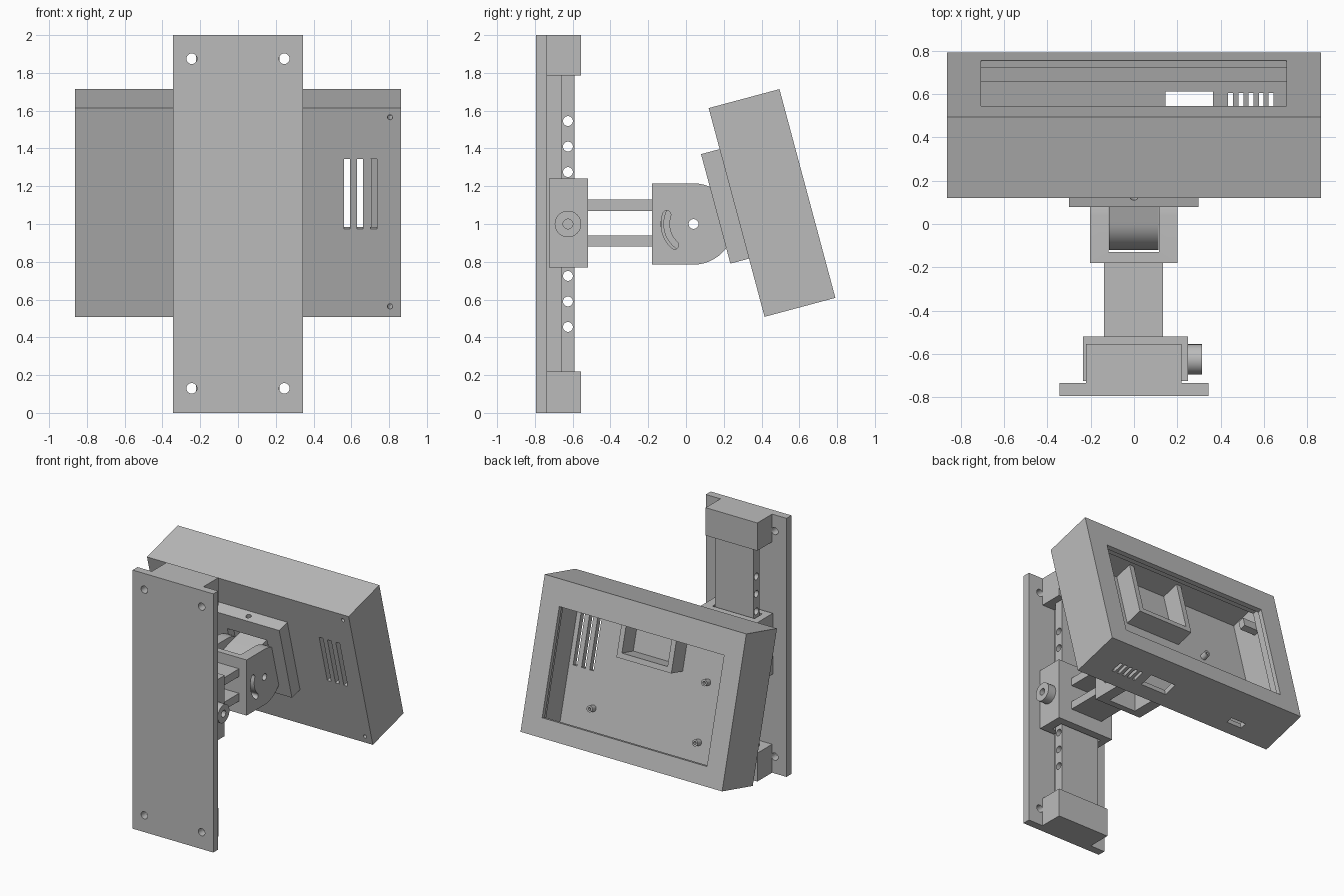
import bpy, math
from mathutils import Matrix

cube = bpy.data.objects.get("Cube")
if cube:
    bpy.data.objects.remove(cube, do_unlink=True)

grey = bpy.data.materials.new("plain grey")
grey.use_nodes = True
GREY = (0.5, 0.5, 0.5, 1)
grey.diffuse_color = GREY
grey.node_tree.nodes["Principled BSDF"].inputs["Base Color"].default_value = GREY

PIVOT = (0, 0.04, 1.0)
TILT = Matrix.Translation(PIVOT) @ Matrix.Rotation(math.radians(15), 4, 'X')


def make(name, verts, faces):
    mesh = bpy.data.meshes.new(name)
    mesh.from_pydata(verts, [], faces)
    mesh.materials.append(grey)
    obj = bpy.data.objects.new(name, mesh)
    bpy.context.collection.objects.link(obj)
    return obj


def prism(name, outline, lo, hi, axis='X'):
    """Extrude a closed counter-clockwise outline along an axis."""
    place = {'X': lambda a, b, t: (t, a, b),
             'Y': lambda a, b, t: (b, t, a),
             'Z': lambda a, b, t: (a, b, t)}[axis]
    n = len(outline)
    verts = [place(a, b, t) for t in (lo, hi) for a, b in outline]
    faces = [(i, (i + 1) % n, n + (i + 1) % n, n + i) for i in range(n)]
    faces += [tuple(reversed(range(n))), tuple(range(n, 2 * n))]
    return make(name, verts, faces)


def box(name, x, y, z):
    return prism(name, [(y[0], z[0]), (y[1], z[0]), (y[1], z[1]), (y[0], z[1])], *x)


def arc(a, b, r, start, end, steps=24):
    angles = [math.radians(start + (end - start) * i / steps) for i in range(steps + 1)]
    return [(a + r * math.cos(t), b + r * math.sin(t)) for t in angles]


def rod(name, a, b, r, lo, hi, axis='X'):
    return prism(name, arc(a, b, r, 0, 360, 32)[:-1], lo, hi, axis)


def cut(obj, *cutters):
    """Subtract each cutter, then discard it."""
    bpy.context.view_layer.objects.active = obj
    for c in cutters:
        mod = obj.modifiers.new("cut", 'BOOLEAN')
        mod.operation, mod.solver, mod.object = 'DIFFERENCE', 'EXACT', c
        bpy.ops.object.modifier_apply(modifier=mod.name)
        bpy.data.objects.remove(c, do_unlink=True)
    return obj


def tilt(*objs):
    for o in objs:
        o.data.transform(TILT)


# Wall plate with four screw holes
plate = box("wall_plate", (-0.345, 0.345), (-0.795, -0.735), (0, 2))
cut(plate, *[rod("c", z, x, 0.028, -0.9, -0.6, 'Y')
             for x in (-0.245, 0.245) for z in (0.13, 1.875)])

# Rail end blocks
for name, z in (("lower_end_block", (0, 0.22)), ("upper_end_block", (1.785, 2))):
    box(name, (-0.222, 0.22), (-0.735, -0.555), z)

# T-shaped rail with a row of index holes
w, s = 0.165, 0.11
rail = prism("rail", [(-s, -0.735), (s, -0.735), (s, -0.662), (w, -0.662),
                      (w, -0.59), (-w, -0.59), (-w, -0.662), (-s, -0.662)],
             0.22, 1.785, 'Z')
cut(rail, *[rod("c", -0.625, 1 + side * (0.275 + 0.135 * i), 0.026, -0.3, 0.3)
            for side in (-1, 1) for i in range(3)])

# Sliding carriage and its clamp knob
carriage = box("carriage", (-0.235, 0.25), (-0.725, -0.52), (0.77, 1.24))
cut(carriage, box("c", (-0.18, 0.18), (-0.675, -0.58), (0.7, 1.3)),
    box("c", (-0.125, 0.125), (-0.8, -0.66), (0.7, 1.3)))
knob = rod("clamp_knob", -0.625, 1, 0.07, 0.25, 0.315)
cut(knob, rod("c", -0.625, 1, 0.026, 0.26, 0.4))

# Twin arm bars
for name, z in (("lower_arm_bar", 0.88), ("upper_arm_bar", 1.07)):
    box(name, (-0.138, 0.135), (-0.53, -0.17), (z, z + 0.06))

# Forked bracket with pivot hole and curved adjustment slot
PY, PZ = PIVOT[1:]
bracket = prism("fork_bracket", [(-0.18, 1.215)[::1], (-0.18, 0.785)]
                + arc(PY, PZ, 0.215, -90, 90), -0.203, 0.2)
slot = (arc(PY, PZ, 0.172, 161, 228, 12)
        + arc(PY + 0.15 * math.cos(math.radians(228)),
              PZ + 0.15 * math.sin(math.radians(228)), 0.022, 228, 408, 8)[1:-1]
        + arc(PY, PZ, 0.128, 228, 161, 12)
        + arc(PY + 0.15 * math.cos(math.radians(161)),
              PZ + 0.15 * math.sin(math.radians(161)), 0.022, -19, 161, 8)[1:-1])
cut(bracket, box("c", (-0.117, 0.115), (-0.13, 0.5), (0.5, 1.5)),
    rod("c", PY, PZ, 0.026, -0.5, 0.5), prism("c", slot, 0.1, 0.3))

# Tilting tongue between the fork cheeks
R = 0.16
tongue = prism("tilt_tongue", arc(0, 0, R, 90, 270) + [(0.225, -R), (0.225, R)], -0.115, 0.113)
cut(tongue, rod("c", 0, 0, 0.026, -0.5, 0.5))

# Square mounting pad with a recess around the tongue
pad = box("mounting_pad", (-0.3, 0.297), (0.134, 0.237), (-0.253, 0.347))
cut(pad, box("c", (-0.17, 0.17), (0.1, 0.2), (-0.2, 0.22)),
    rod("c", 0, 0.185, 0.02, 0.29, 0.4, 'Z'))

# Hollow display housing: front lip, panel pocket and rear cavity
W, H, BACK, FRONT = 0.8625, 0.572, 0.236, 0.624
housing = box("display_housing", (-W, W), (BACK, FRONT), (-H, H))
cut(housing,
    box("c", (-0.77, 0.77), (0.276, 0.505), (-0.53, 0.53)),
    box("c", (-0.745, 0.745), (0.5, 0.59), (-0.5, 0.45)),
    box("c", (-0.707, 0.703), (0.58, 0.7), (-0.43, 0.378)))
# Rear speaker slots and screw holes
cut(housing, *[box("c", (x, x + 0.033), (0.2, 0.3), (-0.09, 0.294))
               for x in (0.56, 0.63, 0.702)])
cut(housing, *[rod("c", z, 0.805, 0.014, 0.2, 0.32, 'Y') for z in (-0.515, 0.522)])
# Bottom vents and ports
cut(housing, *[box("c", (x, x + 0.023), (0.35, 0.442), (-0.6, -0.5))
               for x in (0.435, 0.482, 0.529, 0.576, 0.62)])
cut(housing, box("c", (0.145, 0.365), (0.34, 0.45), (-0.6, -0.5)),
    box("c", (-0.56, -0.43), (0.325, 0.375), (-0.6, -0.5)))

# Inner cable bay walls
bay = box("cable_bay", (-0.17, 0.3), (0.27, 0.42), (0.09, 0.535))
cut(bay, box("c", (-0.13, 0.26), (0.2, 0.5), (0.13, 0.6)))

# Retaining tab in the upper corner
tab = box("retaining_tab", (-0.775, -0.64), (0.45, 0.5), (0.3, 0.37))

# Circuit board standoffs
standoffs = []
for i, (x, z) in enumerate(((-0.39, 0.067), (0.515, -0.35), (-0.39, -0.37))):
    post = rod("standoff_%d" % (i + 1), z, x, 0.024, 0.27, 0.325, 'Y')
    standoffs.append(cut(post, rod("c", z, x, 0.011, 0.29, 0.4, 'Y')))

tilt(tongue, pad, housing, bay, tab, *standoffs)

# Smooth round surfaces, keep edges sharp
bpy.ops.object.select_all(action='DESELECT')
for obj in [plate, rail, knob, bracket, tongue, pad, housing] + standoffs:
    obj.select_set(True)
    bpy.context.view_layer.objects.active = obj
bpy.ops.object.shade_smooth_by_angle(angle=math.radians(30))
